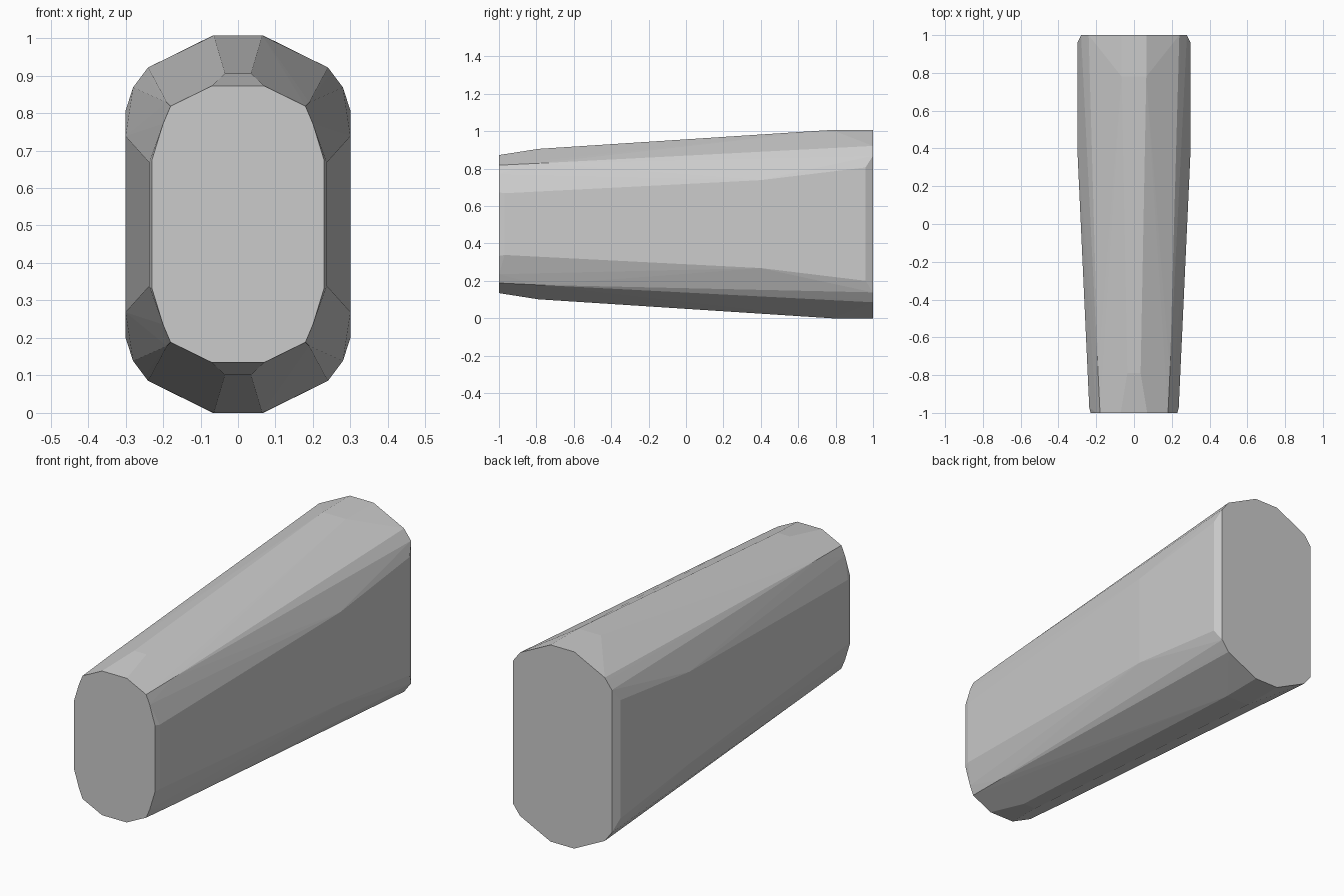
import bpy, bmesh

if "Cube" in bpy.data.objects:
    bpy.data.objects.remove(bpy.data.objects["Cube"])

MID_Z = 0.5035

# Quarter sections of the tapered body: y position -> (half width, half height) points
sections = {
    -1.00: [(0.07, 0.369), (0.18, 0.315), (0.20, 0.268), (0.23, 0.170)],
    -0.97: [(0.237, 0.165)],
    -0.79: [(0.035, 0.402), (0.19, 0.325)],
    0.40: [(0.30, 0.235)],
    0.78: [(0.065, 0.5035)],
    0.96: [(0.30, 0.303)],
    1.00: [(0.067, 0.5035), (0.24, 0.418), (0.25, 0.405), (0.28, 0.365)],
}

# Mirror every point into four quadrants and wrap them in a faceted hull
bm = bmesh.new()
for y, points in sections.items():
    for x, h in points:
        for sx in (-1, 1):
            for sz in (-1, 1):
                bm.verts.new((sx * x, y, MID_Z + sz * h))
result = bmesh.ops.convex_hull(bm, input=bm.verts)
loose = [v for v in bm.verts if not v.link_faces]
bmesh.ops.delete(bm, geom=loose, context='VERTS')

# Merge the flat triangles of the end caps and sides
bmesh.ops.dissolve_limit(bm, angle_limit=0.01, verts=bm.verts, edges=bm.edges)
bmesh.ops.recalc_face_normals(bm, faces=bm.faces)

mesh = bpy.data.meshes.new("tapered_body")
bm.to_mesh(mesh)
bm.free()
body = bpy.data.objects.new("tapered_body", mesh)
bpy.context.collection.objects.link(body)
